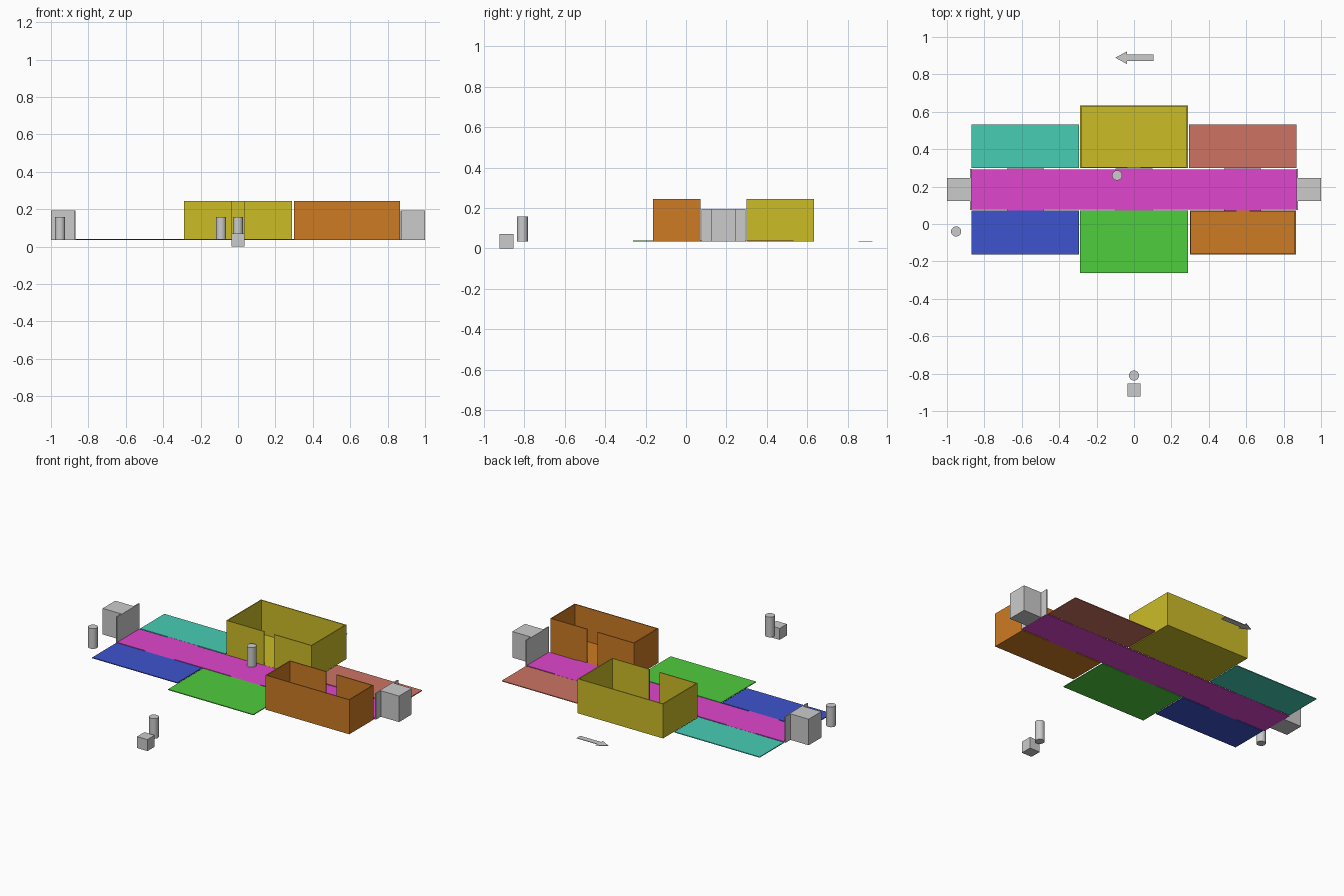
import bpy, bmesh

if "Cube" in bpy.data.objects:
    bpy.data.objects.remove(bpy.data.objects["Cube"])

Z0, Z1 = 0.034, 0.039      # floor slab bottom and top
WALL_TOP, T = 0.244, 0.006  # room wall top and thickness


def material(name, rgb):
    m = bpy.data.materials.new(name)
    m.diffuse_color = [(c / 255) ** 2.2 for c in rgb] + [1]
    m.use_nodes = True
    m.node_tree.nodes["Principled BSDF"].inputs["Base Color"].default_value = m.diffuse_color
    return m


def finish(name, bm, mat=None):
    bmesh.ops.recalc_face_normals(bm, faces=bm.faces[:])
    me = bpy.data.meshes.new(name)
    bm.to_mesh(me)
    bm.free()
    ob = bpy.data.objects.new(name, me)
    bpy.context.collection.objects.link(ob)
    if mat:
        me.materials.append(mat)
    return ob


def prism(bm, pts, z0, z1):
    face = bm.faces.new([bm.verts.new((x, y, z0)) for x, y in pts])
    top = bmesh.ops.extrude_face_region(bm, geom=[face])["geom"]
    for v in top:
        if isinstance(v, bmesh.types.BMVert):
            v.co.z = z1


def box(bm, x0, x1, y0, y1, z0, z1):
    prism(bm, [(x0, y0), (x1, y0), (x1, y1), (x0, y1)], z0, z1)


def room(name, x0, x1, y0, y1, rgb, door_side=None):
    """Floor slab; with door_side ('low'/'high' y) also walls with a doorway."""
    mat = material(name + "_colour", rgb)
    bm = bmesh.new()
    box(bm, x0, x1, y0, y1, Z0, Z1)
    finish(name + "_floor", bm, mat)
    if not door_side:
        return
    # U-shaped wall whose ends return to either side of the doorway
    c, g = (x0 + x1) / 2, 0.035
    a, b = (y0, y1) if door_side == "low" else (y1, y0)
    s = T if b > a else -T
    bm = bmesh.new()
    prism(bm, [(c - g, a), (x0, a), (x0, b), (x1, b), (x1, a), (c + g, a),
               (c + g, a + s), (x1 - T, a + s), (x1 - T, b - s),
               (x0 + T, b - s), (x0 + T, a + s), (c - g, a + s)], Z0, WALL_TOP)
    finish(name + "_walls", bm, mat)


# Rooms on both sides of the corridor
room("back_left_room", -0.87, -0.295, 0.299, 0.533, (72, 204, 178))
room("back_middle_room", -0.288, 0.288, 0.299, 0.633, (203, 187, 44), "low")
room("back_right_room", 0.295, 0.87, 0.299, 0.533, (204, 115, 100))
room("front_left_room", -0.87, -0.295, -0.163, 0.072, (64, 84, 204))
room("front_middle_room", -0.288, 0.288, -0.263, 0.072, (80, 204, 64))
room("front_right_room", 0.3, 0.865, -0.163, 0.072, (204, 122, 40), "high")

# Corridor floor with threshold tabs at each doorway
cy, ch = 0.185, 0.107
outline = [(-0.876, -ch)]
for x in (-0.58, 0, 0.58):
    outline += [(x - 0.1, -ch), (x - 0.1, -ch - 0.006), (x + 0.1, -ch - 0.006), (x + 0.1, -ch)]
outline.append((0.876, -ch))
outline += [(-x, -y) for x, y in outline]
bm = bmesh.new()
prism(bm, [(x, y + cy) for x, y in outline], Z0, Z1)
finish("corridor_floor", bm, material("corridor_colour", (222, 72, 204)))

# End blocks with wider wall flanges facing the corridor
for s, side in ((-1, "left"), (1, "right")):
    bm = bmesh.new()
    prism(bm, [(s * x, cy + y) for x, y in (
        (0.87, -0.109), (0.877, -0.109), (0.877, -0.061), (1, -0.061),
        (1, 0.061), (0.877, 0.061), (0.877, 0.109), (0.87, 0.109))], 0.035, 0.194)
    finish(side + "_end_block", bm)

# Round posts
for i, (x, y) in enumerate([(-0.951, -0.04), (-0.09, 0.26), (0, -0.81)]):
    bpy.ops.mesh.primitive_cylinder_add(vertices=24, radius=0.027, depth=0.123,
                                        location=(x, y, 0.0965))
    bpy.context.object.name = f"post_{i + 1}"
    bpy.ops.object.shade_smooth_by_angle()

# Marker cube at the front
bm = bmesh.new()
box(bm, -0.035, 0.035, -0.923, -0.853, 0, 0.07)
finish("marker_cube", bm)

# Flat direction arrow at the back
bm = bmesh.new()
prism(bm, [(-0.1, 0), (-0.037, -0.034), (-0.037, -0.017), (0.103, -0.017),
           (0.103, 0.017), (-0.037, 0.017), (-0.037, 0.034)], 0.034, 0.037)
finish("direction_arrow", bm).location.y = 0.889
